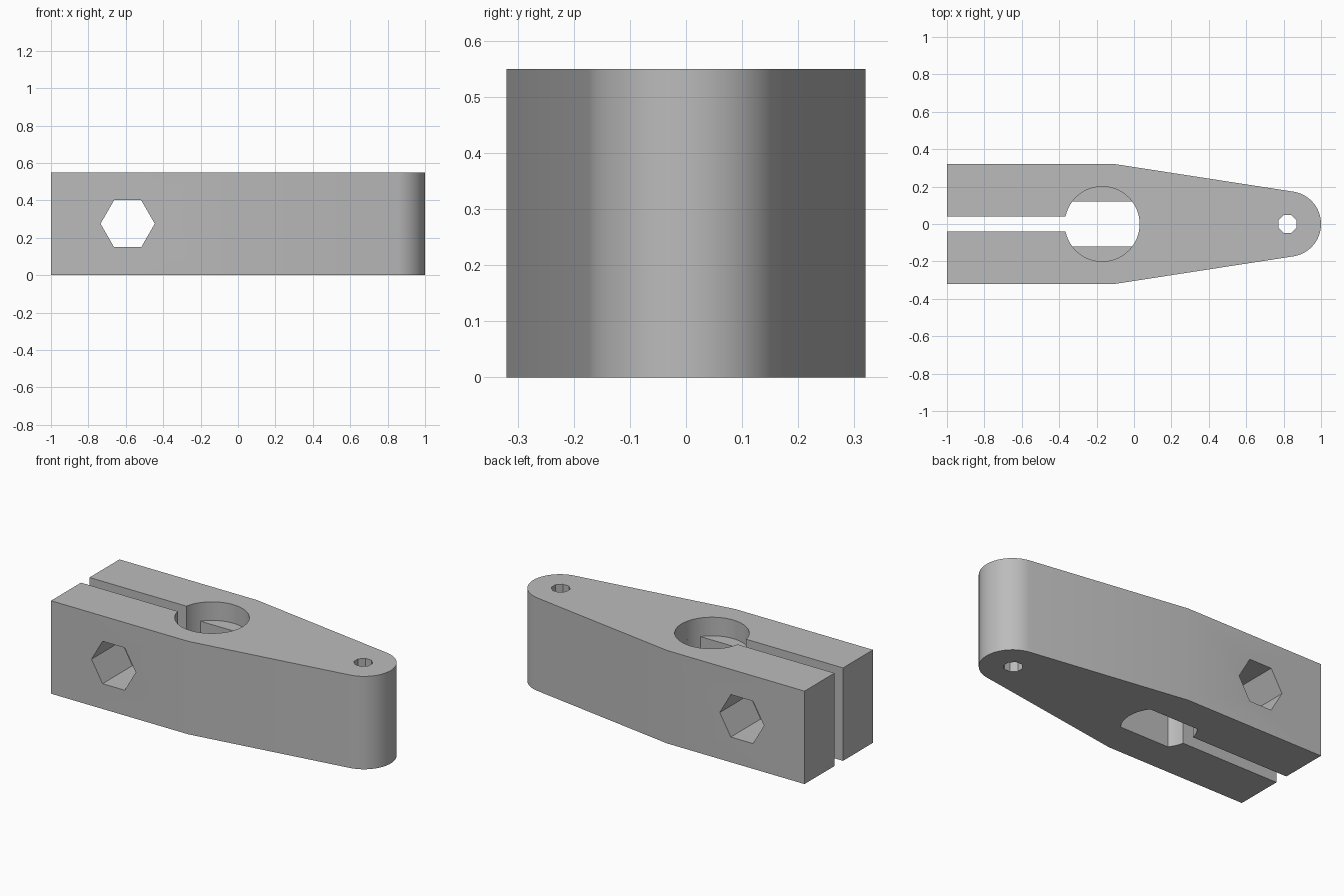
import bpy, bmesh
from math import pi, cos, sin, atan2, asin, hypot, radians
from mathutils import Matrix

cube = bpy.data.objects.get("Cube")
if cube:
    bpy.data.objects.remove(cube, do_unlink=True)

H, W = 0.55, 0.32                 # height and half width
BEND_X = -0.1                     # where the taper starts
END_X, END_R = 0.825, 0.175       # rounded tip
BORE_X, BORE_R, FLAT = -0.17, 0.2, 0.12
LEDGE_Z = 0.44


def arc(cx, r, a0, a1, n):
    return [(cx + r * cos(a0 + (a1 - a0) * i / n), r * sin(a0 + (a1 - a0) * i / n))
            for i in range(n + 1)]


def prism(name, outline, z0, z1):
    """Closed outline extruded from z0 to z1."""
    bm = bmesh.new()
    base = bm.faces.new([bm.verts.new((x, y, z0)) for x, y in outline])
    top = bmesh.ops.extrude_face_region(bm, geom=[base])["geom"]
    verts = [v for v in top if isinstance(v, bmesh.types.BMVert)]
    bmesh.ops.translate(bm, verts=verts, vec=(0, 0, z1 - z0))
    bmesh.ops.recalc_face_normals(bm, faces=bm.faces)
    mesh = bpy.data.meshes.new(name)
    bm.to_mesh(mesh)
    bm.free()
    ob = bpy.data.objects.new(name, mesh)
    bpy.context.collection.objects.link(ob)
    return ob


def ring(cx, r, n, start=0):
    return arc(cx, r, start, start + 2 * pi, n)[:-1]


# Lever body: straight clamp end, tapering tangentially into a round tip
dx = END_X - BEND_X
tangent = pi / 2 + atan2(-W, dx) + asin(END_R / hypot(dx, W))
body = prism("clamp_lever",
             [(BEND_X, -W)] + arc(END_X, END_R, -tangent, tangent, 40)
             + [(BEND_X, W), (-1, W), (-1, -W)], 0, H)

# Cutters: round counterbore, flat-sided shaft hole, clamp slot, pin hole, bolt hole
side = asin(FLAT / BORE_R)
double_d = arc(BORE_X, BORE_R, -side, side, 20) + arc(BORE_X, BORE_R, pi - side, pi + side, 20)
slot = [(-1.1, -0.04), (BORE_X, -0.04), (BORE_X, 0.04), (-1.1, 0.04)]
cutters = [
    prism("counterbore_cutter", ring(BORE_X, BORE_R, 80), LEDGE_Z, H + 0.1),
    prism("shaft_hole_cutter", double_d, -0.1, LEDGE_Z + 0.05),
    prism("slot_cutter", slot, -0.1, H + 0.1),
    prism("pin_hole_cutter", ring(END_X - 0.005, 0.052, 8, pi / 8), -0.1, H + 0.1),
    prism("bolt_hole_cutter", ring(0, 0.145, 6), -0.5, 0.5),
]
cutters[-1].data.transform(Matrix.Translation((-0.59, 0, H / 2)) @ Matrix.Rotation(pi / 2, 4, 'X'))

bpy.context.view_layer.objects.active = body
body.select_set(True)
for cutter in cutters:
    mod = body.modifiers.new(cutter.name, 'BOOLEAN')
    mod.operation, mod.solver, mod.object = 'DIFFERENCE', 'EXACT', cutter
    bpy.ops.object.modifier_apply(modifier=mod.name)
    bpy.data.objects.remove(cutter, do_unlink=True)

# Single grey finish
grey = bpy.data.materials.new("plain_grey")
grey.use_nodes = True
colour = (0.5, 0.5, 0.5, 1)
grey.diffuse_color = colour
grey.node_tree.nodes["Principled BSDF"].inputs["Base Color"].default_value = colour
body.data.materials.clear()
body.data.materials.append(grey)
bpy.ops.object.shade_smooth_by_angle(angle=radians(30))
